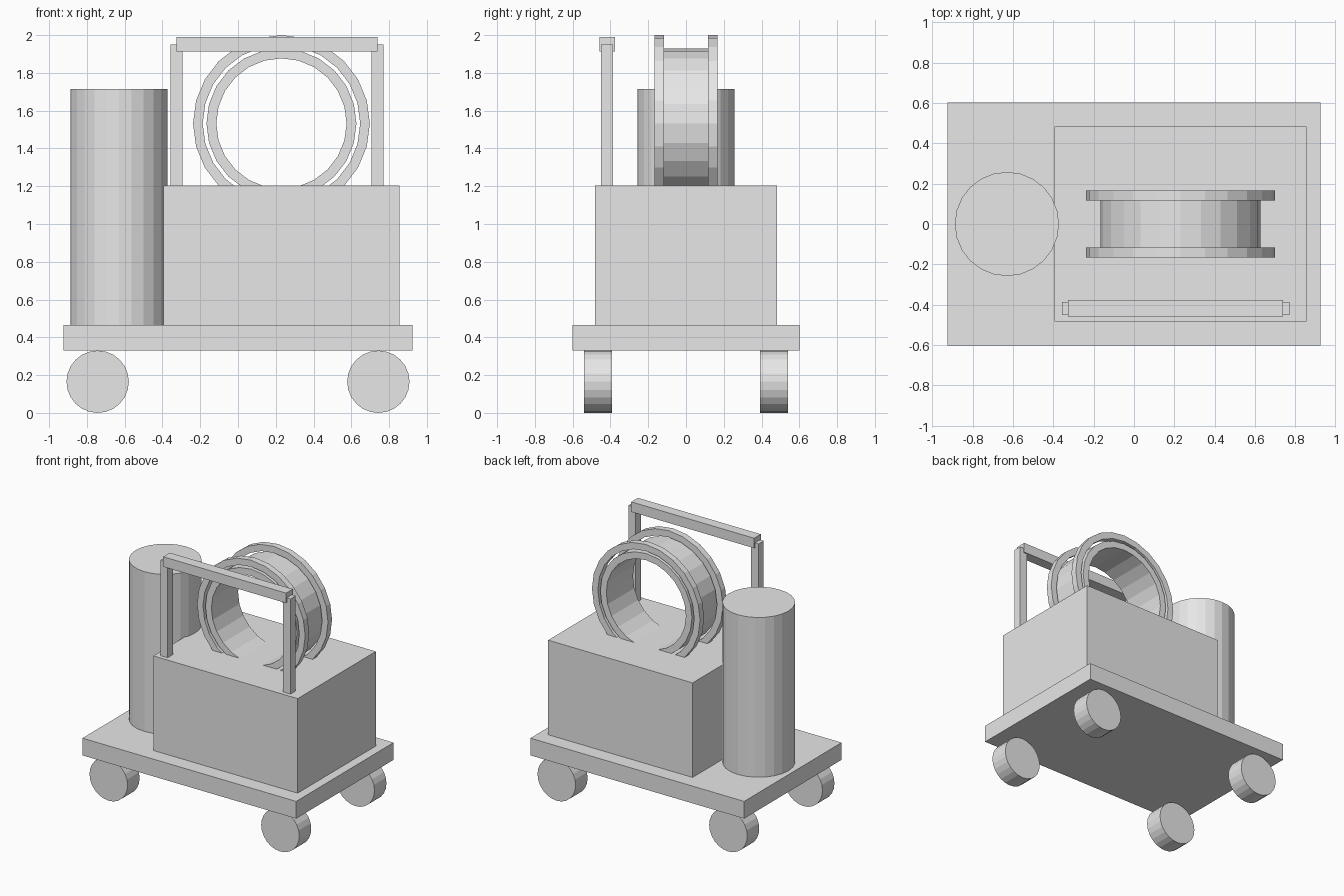
import bpy
import bmesh
from math import cos, sin, tau
from mathutils import Matrix

cube = bpy.data.objects.get("Cube")
if cube:
    bpy.data.objects.remove(cube, do_unlink=True)

SIDES = 24

grey = bpy.data.materials.new("plain grey")
grey.use_nodes = True
GREY = (0.8, 0.8, 0.8, 1)
grey.diffuse_color = GREY
grey.node_tree.nodes["Principled BSDF"].inputs["Base Color"].default_value = GREY


def finish(name, bm):
    bmesh.ops.recalc_face_normals(bm, faces=bm.faces)
    mesh = bpy.data.meshes.new(name)
    bm.to_mesh(mesh)
    bm.free()
    mesh.materials.append(grey)
    obj = bpy.data.objects.new(name, mesh)
    bpy.context.collection.objects.link(obj)
    return obj


def box(name, low, high):
    bm = bmesh.new()
    bmesh.ops.create_cube(bm, size=1)
    for v in bm.verts:
        v.co = [a + (b - a) * (c + 0.5) for a, b, c in zip(low, high, v.co)]
    return finish(name, bm)


def cylinder(name, centre, radius, depth, axis="Z"):
    bm = bmesh.new()
    turn = Matrix.Rotation(tau / 4, 4, "X") if axis == "Y" else Matrix()
    bmesh.ops.create_cone(bm, cap_ends=True, segments=SIDES, radius1=radius,
                          radius2=radius, depth=depth,
                          matrix=Matrix.Translation(centre) @ turn)
    return finish(name, bm)


def ring(name, centre, inner, outer, width):
    """Flat-sided hoop whose axis runs along y."""
    bm = bmesh.new()
    h = width / 2
    section = [(inner, -h), (outer, -h), (outer, h), (inner, h)]
    loops = []
    for i in range(SIDES):
        a = tau * i / SIDES
        loops.append([bm.verts.new((centre[0] + r * cos(a), centre[1] + y,
                                    centre[2] + r * sin(a))) for r, y in section])
    for i in range(SIDES):
        p, q = loops[i], loops[(i + 1) % SIDES]
        for j in range(4):
            k = (j + 1) % 4
            bm.faces.new((p[j], p[k], q[k], q[j]))
    return finish(name, bm)


# Trolley deck, main housing and upright tank
DECK_TOP, BOX_TOP = 0.465, 1.205
box("deck", (-0.925, -0.602, 0.33), (0.925, 0.602, DECK_TOP))
box("housing", (-0.395, -0.483, DECK_TOP), (0.855, 0.483, BOX_TOP))
cylinder("tank", (-0.63, 0, (DECK_TOP + 1.715) / 2), 0.258, 1.715 - DECK_TOP)

# Four wheels
for x, side in ((-0.743, "right"), (0.743, "left")):
    for y, end in ((-0.465, "front"), (0.465, "back")):
        cylinder(f"{end}_{side}_wheel", (x, y, 0.165), 0.165, 0.148, "Y")

# Hose reel: drum with a loose flange hoop at each end
REEL_X, REEL_Z = 0.23, 1.532
ring("reel_drum", (REEL_X, 0, REEL_Z), 0.345, 0.397, 0.33)
for y, end in ((-0.141, "front"), (0.141, "back")):
    ring(f"{end}_reel_flange", (REEL_X, y, REEL_Z), 0.417, 0.468, 0.05)

# Push handle: two posts and a crossbar
HANDLE_Y = -0.418
for x, side in ((-0.326, "right"), (0.738, "left")):
    box(f"{side}_handle_post", (x - 0.032, HANDLE_Y - 0.032, BOX_TOP),
        (x + 0.032, HANDLE_Y + 0.032, 1.95))
box("handle_bar", (-0.326, HANDLE_Y - 0.041, 1.912),
    (0.738, HANDLE_Y + 0.041, 1.99))
